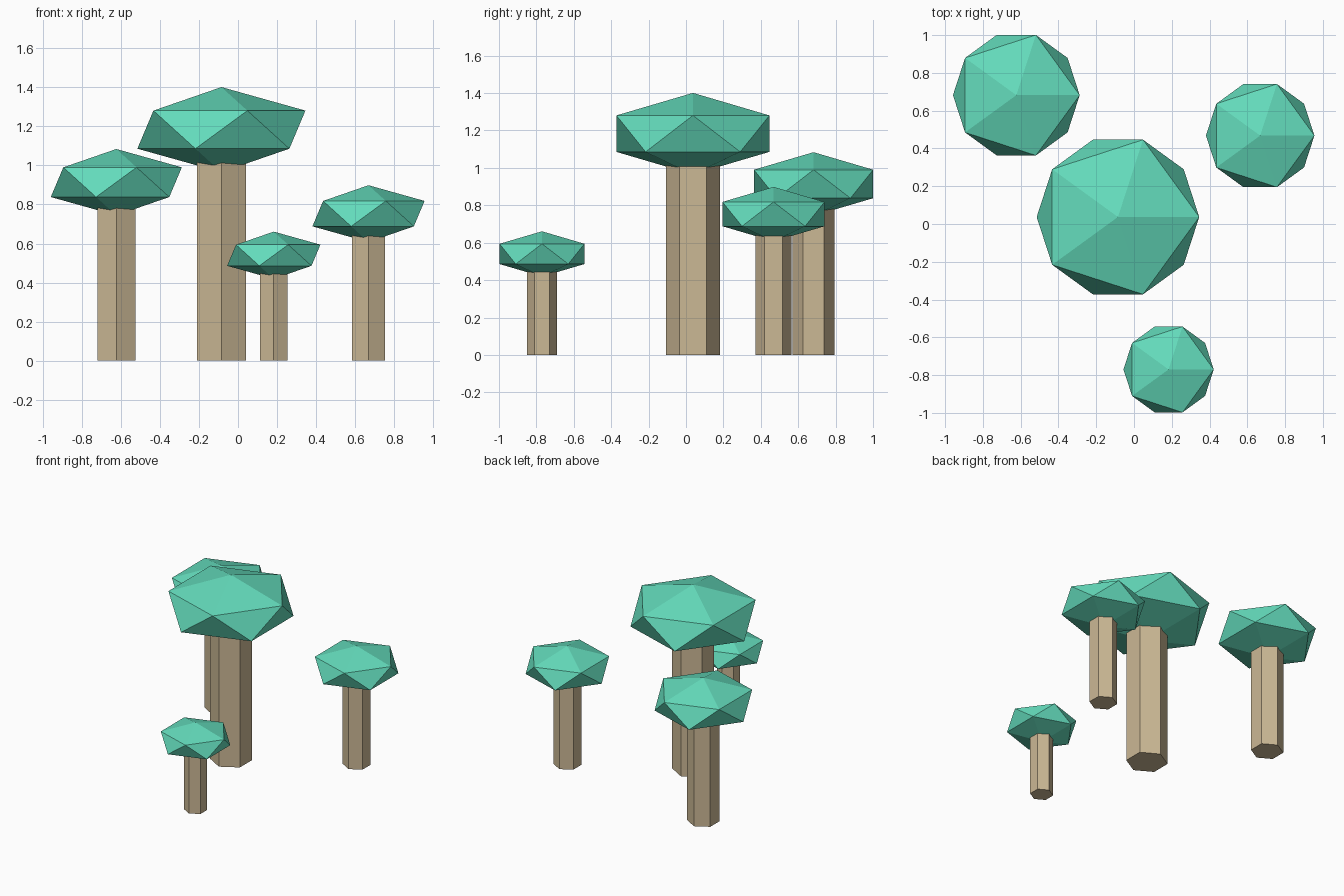
import bpy

cube = bpy.data.objects.get("Cube")
if cube:
    bpy.data.objects.remove(cube, do_unlink=True)


def make_material(name, color):
    mat = bpy.data.materials.new(name)
    mat.use_nodes = True
    mat.diffuse_color = color
    mat.node_tree.nodes["Principled BSDF"].inputs["Base Color"].default_value = color
    return mat


leaf_green = make_material("leaf_green", (0.127, 0.716, 0.503, 1))
trunk_tan = make_material("trunk_tan", (0.60, 0.48, 0.30, 1))


def finish(name, mat):
    obj = bpy.context.object
    obj.name = obj.data.name = name
    obj.data.materials.append(mat)
    bpy.ops.object.transform_apply(location=False, rotation=False, scale=True)


def make_tree(name, x, y, crown_z, size):
    # Hexagonal trunk, ending inside the crown
    bpy.ops.mesh.primitive_cylinder_add(
        vertices=6, radius=0.3 * size, depth=crown_z, location=(x, y, crown_z / 2))
    finish(name + "_trunk", trunk_tan)
    # Flattened faceted crown
    bpy.ops.mesh.primitive_ico_sphere_add(
        subdivisions=1, radius=size, location=(x, y, crown_z))
    bpy.context.object.scale.z = 0.453
    finish(name + "_crown", leaf_green)


make_tree("large_tree", -0.085, 0.037, 1.183, 0.481)
make_tree("back_tree", -0.623, 0.682, 0.914, 0.375)
make_tree("side_tree", 0.668, 0.468, 0.753, 0.321)
make_tree("small_tree", 0.183, -0.77, 0.54, 0.267)
